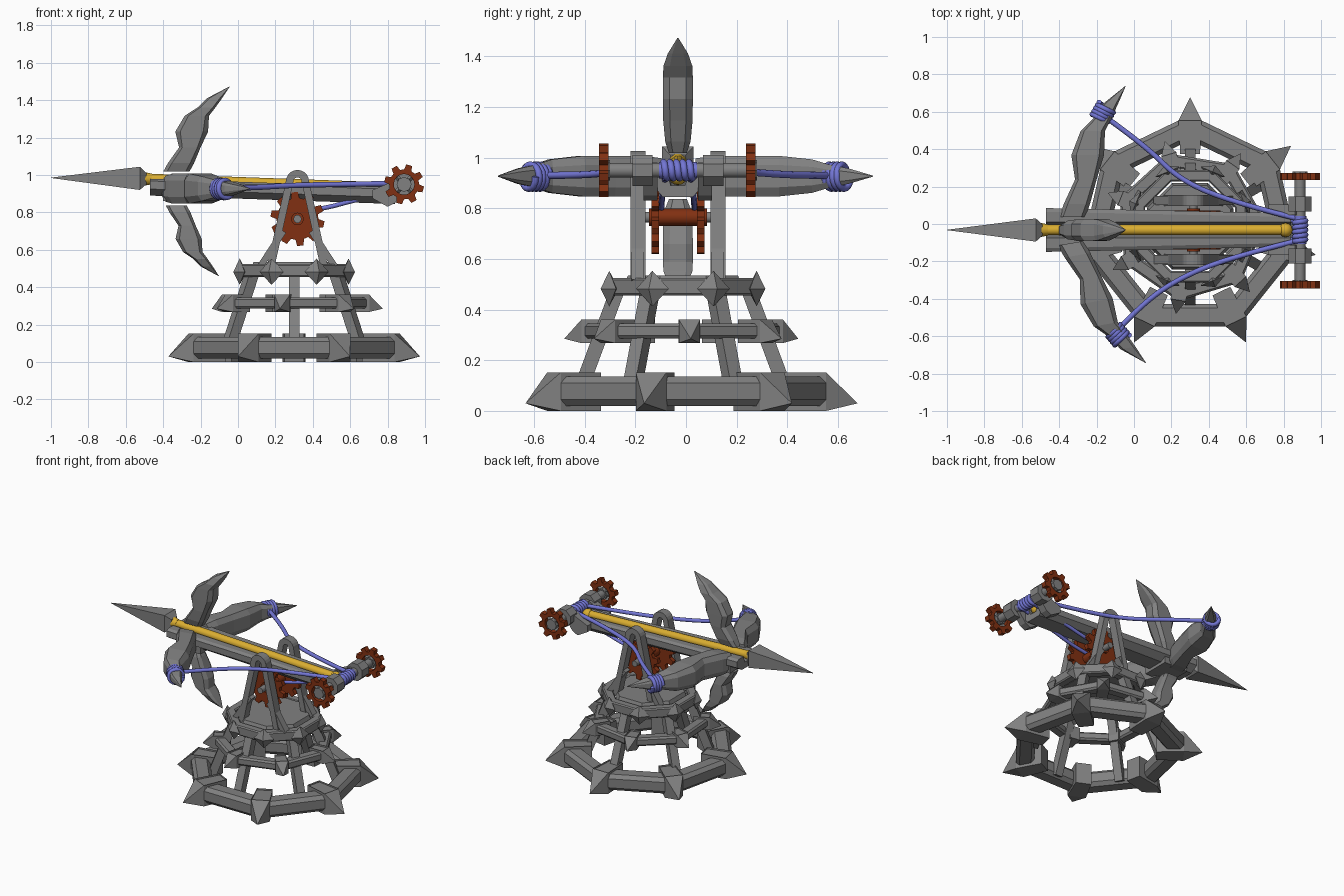
import bpy, bmesh
from math import sin, cos, pi, radians, tau
from mathutils import Vector as V

if "Cube" in bpy.data.objects:
    bpy.data.objects.remove(bpy.data.objects["Cube"])

CX, CY, AY = 0.30, -0.012, -0.032      # base centre, weapon axis


def mat(name, c):
    m = bpy.data.materials.new(name)
    m.diffuse_color = (*c, 1)
    m.use_nodes = True
    m.node_tree.nodes["Principled BSDF"].inputs["Base Color"].default_value = m.diffuse_color
    return m


GREY = mat("dark_steel", (0.22, 0.22, 0.22))
RED = mat("red_iron", (0.22, 0.03, 0.006))
GOLD = mat("gold", (0.70, 0.42, 0.03))
BLUE = mat("rope_blue", (0.17, 0.18, 0.66))


def finish(name, bm, m=None, smooth=False):
    bmesh.ops.recalc_face_normals(bm, faces=bm.faces[:])
    me = bpy.data.meshes.new(name)
    bm.to_mesh(me)
    bm.free()
    me.materials.append(m or GREY)
    ob = bpy.data.objects.new(name, me)
    bpy.context.collection.objects.link(ob)
    if smooth:
        bpy.context.view_layer.objects.active = ob
        ob.select_set(True)
        bpy.ops.object.shade_smooth_by_angle(angle=radians(40))
        ob.select_set(False)
    return ob


def loft(name, sections, m=None, cyclic=False, smooth=False):
    bm = bmesh.new()
    rows = [[bm.verts.new(p) for p in s] for s in sections]
    n = len(rows[0])
    for a, b in zip(rows, rows[1:] + ([rows[0]] if cyclic else [])):
        for i in range(n):
            j = (i + 1) % n
            bm.faces.new((a[i], a[j], b[j], b[i]))
    if not cyclic:
        bm.faces.new(rows[0])
        bm.faces.new(rows[-1])
    return finish(name, bm, m, smooth)


def hull(name, pts, m=None):
    bm = bmesh.new()
    for p in pts:
        bm.verts.new(p)
    bmesh.ops.convex_hull(bm, input=bm.verts[:])
    return finish(name, bm, m)


def rod(name, p0, p1, r, n, m=None, r1=None, turn=0.0, smooth=False):
    p0, p1 = V(p0), V(p1)
    q = (p1 - p0).to_track_quat('Z', 'Y')
    sec = [[p + q @ V((k * cos(turn + tau * i / n), k * sin(turn + tau * i / n), 0)) for i in range(n)]
           for p, k in ((p0, r), (p1, r if r1 is None else r1))]
    return loft(name, sec, m, smooth=smooth)


def rope(name, pts, r=0.014, nurbs=True):
    cu = bpy.data.curves.new(name, 'CURVE')
    cu.dimensions = '3D'
    cu.bevel_depth, cu.bevel_resolution, cu.use_fill_caps = r, 2, True
    s = cu.splines.new('NURBS' if nurbs else 'POLY')
    s.points.add(len(pts) - 1)
    for p, c in zip(s.points, pts):
        p.co = (*c, 1)
    if nurbs:
        s.use_endpoint_u, s.order_u = True, 3
    cu.materials.append(BLUE)
    bpy.context.collection.objects.link(bpy.data.objects.new(name, cu))


def polar(r, a, z, t=0.0):
    return V((CX + r * cos(a) - t * sin(a), CY + r * sin(a) + t * cos(a), z))


def ring(name, n, rot, ri, ro, z0, z1, c):
    prof = [(ri, z0 + c), (ri + c, z0), (ro - c, z0), (ro, z0 + c),
            (ro, z1 - c), (ro - c, z1), (ri + c, z1), (ri, z1 - c)]
    loft(name, [[polar(r, rot + tau * k / n, z) for r, z in prof] for k in range(n)], cyclic=True)


def spike_block(name, a, r0, r1, tip, w, z0, z1, ztip):
    """Corner clamp with a recessed top and an outward spike."""
    bm = bmesh.new()
    vs = [bm.verts.new(polar(r, a, z, t)) for z in (z0, z1)
          for r, t in ((r0, -w * .85), (r1, -w), (r1, w), (r0, w * .85))]
    for f in ((0, 1, 2, 3), (4, 5, 6, 7), (0, 1, 5, 4), (1, 2, 6, 5), (2, 3, 7, 6), (3, 0, 4, 7)):
        bm.faces.new([vs[i] for i in f])
    bm.faces.ensure_lookup_table()
    top, out = bm.faces[1], bm.faces[3]
    bmesh.ops.inset_individual(bm, faces=[top], thickness=w * 0.4)
    for v in top.verts:
        v.co.z -= 0.012
    bmesh.ops.poke(bm, faces=[out])["verts"][0].co = polar(tip, a, ztip)
    finish(name, bm)


# Two seven-sided spiked rings
for nm, rot, ri, ro, z0, z1, c, blk in (
        ("base_ring", pi / 2, .46, .595, .02, .135, .025, (.385, .565, .69, .062, 0, .152, .03)),
        ("middle_ring", -pi / 2 - .16, .325, .405, .285, .345, .012, (.29, .40, .475, .042, .268, .36, .285))):
    ring(nm, 7, rot, ri, ro, z0, z1, c)
    for k in range(7):
        spike_block(f"{nm}_spike_{k}", rot + tau * k / 7, *blk)

# Eight-sided top ring with diamond studs and deck
ring("top_ring", 8, pi / 8, .26, .325, .455, .525, .008)
for k in range(8):
    a = pi / 8 + tau * k / 8
    hull(f"diamond_stud_{k}", [polar(.315, a, .482, .07), polar(.315, a, .482, -.07), polar(.315, a, .553),
                               polar(.315, a, .413), polar(.352, a, .482), polar(.275, a, .482)])
loft("deck_plate", [[polar(r, pi / 8 + tau * k / 8, z) for k in range(8)]
                    for r, z in ((.24, .475), (.25, .50), (.235, .535))])

# Six leaning posts
for k in range(6):
    a = pi / 6 + tau * k / 6
    rod(f"leaning_post_{k}", polar(.425, a, .03), polar(.25, a, .50), .04, 4, turn=pi / 4)


# Two arches carrying the stock
def sweep_xz(name, path, y, hy, hn):
    path = [V((x, 0, z)) for x, z in path]
    sec = []
    for i, p in enumerate(path):
        d = (path[min(i + 1, len(path) - 1)] - path[max(i - 1, 0)]).normalized()
        nrm = V((-d.z, 0, d.x)) * hn
        sec.append([p + nrm * s + V((0, y + t * hy, 0)) for s, t in ((1, 1), (1, -1), (-1, -1), (-1, 1))])
    loft(name, sec)


GX, GZ = .318, .765
for s, nm in ((1, "back"), (-1, "front")):
    y = AY + s * .158
    arc = [(GX - .042 * cos(pi * i / 10), .965 + .042 * sin(pi * i / 10)) for i in range(11)]
    sweep_xz(f"arch_{nm}", [(GX - .145, .50)] + arc + [(GX + .145, .50)], y, .03, .02)
    for t in (1, -1):
        sweep_xz(f"arch_brace_{nm}_{t}", [(GX + t * .20, .51), (GX + t * .075, .70)], y, .025, .017)


# Toothed wheels in the xz plane
def gear(name, n, ri, rr, ro, x, y, z, h):
    prof = [(tau * (k + f) / n, r) for k in range(n)
            for f, r in ((0, rr), (.35, rr), (.48, ro), (.86, ro))]
    sec = [[(x + (r if outer else ri) * cos(a), y + d, z + (r if outer else ri) * sin(a)) for a, r in prof]
           for outer, d in ((1, -h), (1, h), (0, h), (0, -h))]
    loft(name, sec, RED, cyclic=True)


for s in (1, -1):
    gear(f"drive_gear_{s}", 10, .025, .112, .145, GX, AY + s * .09, GZ, .015)
rod("gear_hub", (GX, AY - .115, GZ), (GX, AY + .115, GZ), .034, 12, RED, smooth=True)
rod("gear_axle", (GX, AY - .17, GZ), (GX, AY + .17, GZ), .022, 10, smooth=True)


# Grooved stock
def stock_section(x, h, top):
    return [(x, AY + y, top + z) for y, z in (
        (-h, -.012), (-h + .02, 0), (-.042, 0), (-.028, -.045), (.028, -.045), (.042, 0), (h - .02, 0),
        (h, -.012), (h, -.055), (.06, -.09), (-.06, -.09), (-h, -.055))]


loft("stock", [stock_section(-.47, .117, .98), stock_section(.84, .09, .935)])

# Bolt: gold shaft and grey head
rod("bolt_shaft", (-.51, AY, .98), (.81, AY, .932), .028, 12, GOLD, smooth=True)
rod("bolt_collar", (-.51, AY, .98), (-.46, AY, .978), .04, 10, GOLD, r1=.03, smooth=True)
bm = bmesh.new()
bmesh.ops.create_uvsphere(bm, u_segments=14, v_segments=8, radius=.038)
bmesh.ops.translate(bm, vec=(.81, AY, .93), verts=bm.verts[:])
finish("bolt_nock", bm, GOLD, True)
loft("bolt_head", [[(x, AY + r * a, z + r * b) for a, b in ((1, 1), (-1, 1), (-1, -1), (1, -1))]
                   for x, z, r in ((-1.0, .985, .001), (-.525, .982, .062), (-.49, .98, .03))])

# Four curved blades from one profile: u outward, outer x, inner x
BLADE = [(.07, -.40, -.26), (.14, -.375, -.235), (.27, -.315, -.20), (.40, -.335, -.16), (.53, -.285, -.155),
         (.60, -.215, -.12), (.675, -.165, -.085), (.77, -.047, -.044)]


def blade(name, place, thick, rot=0.0, su=1.0, sx=1.0):
    sec = []
    for (u, x0, x1), t in zip(BLADE, thick):
        c, hw = (x0 + x1) / 2, (x1 - x0) / 2
        row = []
        for a, b in ((1, .55), (.7, 1), (-.7, 1), (-1, .55), (-1, -.55), (-.7, -1), (.7, -1), (1, -.55)):
            dx, du = (c + a * hw + .33) * sx, (u - .12) * su
            row.append(place(-.33 + dx * cos(rot) + du * sin(rot), .12 + du * cos(rot) - dx * sin(rot), b * t))
        sec.append(row)
    loft(name, sec)


TH = (.07, .08, .08, .08, .066, .045, .03, .002)
TV = (.035, .05, .058, .059, .059, .057, .04, .002)
blade("bow_arm_back", lambda x, u, t: (x, AY + u, .927 + t), TH)
blade("bow_arm_front", lambda x, u, t: (x, AY - u, .927 + t), TH, rot=radians(10))
blade("blade_upper", lambda x, u, t: (x, AY + t, .93 + u), TV, su=.65)
blade("blade_lower", lambda x, u, t: (x, AY + t, .93 - u), TV, su=.54, sx=.8)
hull("blade_mount", [(x, AY + y, z) for x in (-.40, -.21) for y in (-.10, .10) for z in (.86, .935)])

# Rear winch
WX, WZ = .888, .95
rod("winch_axle", (WX, AY - .30, WZ), (WX, AY + .30, WZ), .03, 10, smooth=True)
rod("winch_spool", (WX, AY - .075, WZ), (WX, AY + .075, WZ), .033, 14, BLUE, smooth=True)
for s in (1, -1):
    y = AY + s * .29
    gear(f"winch_wheel_{s}", 8, .055, .08, .107, WX, y - .003, WZ, .019)
    rod(f"winch_hub_{s}", (WX, y - .022, WZ), (WX, y + .022, WZ), .04, 8)
    for k in range(4):
        a = pi / 4 + k * pi / 2
        rod(f"winch_spoke_{s}_{k}", (WX, y, WZ), (WX + .065 * cos(a), y, WZ + .065 * sin(a)), .014, 4)
    rod(f"winch_bearing_{s}", (WX, AY + s * .10, WZ), (WX, AY + s * .18, WZ), .066, 8, turn=pi / 8)
    hull(f"winch_yoke_{s}", [(x, AY + s * yy, z) for yy in (.08, .135)
                             for x, z in ((.72, .875), (.72, .92), (.80, .83), (.84, .85), (.90, .93), (.86, .98))])


# Ropes: coils on arms and spool, bow strings, drive lines
def coil(name, c, d, r, length, turns, tube=.014):
    c, d = V(c), V(d).normalized()
    q = d.to_track_quat('Z', 'Y')
    n = turns * 16
    rope(name, [c + d * (i / n - .5) * length + q @ V((r * cos(tau * i / 16), r * sin(tau * i / 16), 0))
                for i in range(n + 1)], tube, nurbs=False)


coil("spool_rope", (WX, AY, WZ), (0, 1, 0), .031, .125, 5)
coil("arm_wrap_back", (-.165, .595, .925), (.5, .87, 0), .047, .075, 4)
coil("arm_wrap_front", (-.085, -.595, .925), (.64, -.77, 0), .047, .075, 4)
rope("bow_string_back", [(-.15, .57, .93), (.06, .42, .93), (.25, .23, .945), (.55, .11, .95), (.87, .03, .955)])
rope("bow_string_front", [(-.08, -.56, .93), (.06, -.41, .93), (.28, -.27, .945), (.55, -.17, .95), (.87, -.09, .955)])
for s in (1, -1):
    rope(f"drive_line_{s}", [(GX, AY + s * .065, .80), (.46, AY + s * .065, .82), (.62, AY + s * .06, .865),
                             (.87, AY + s * .05, .92)], .012)
